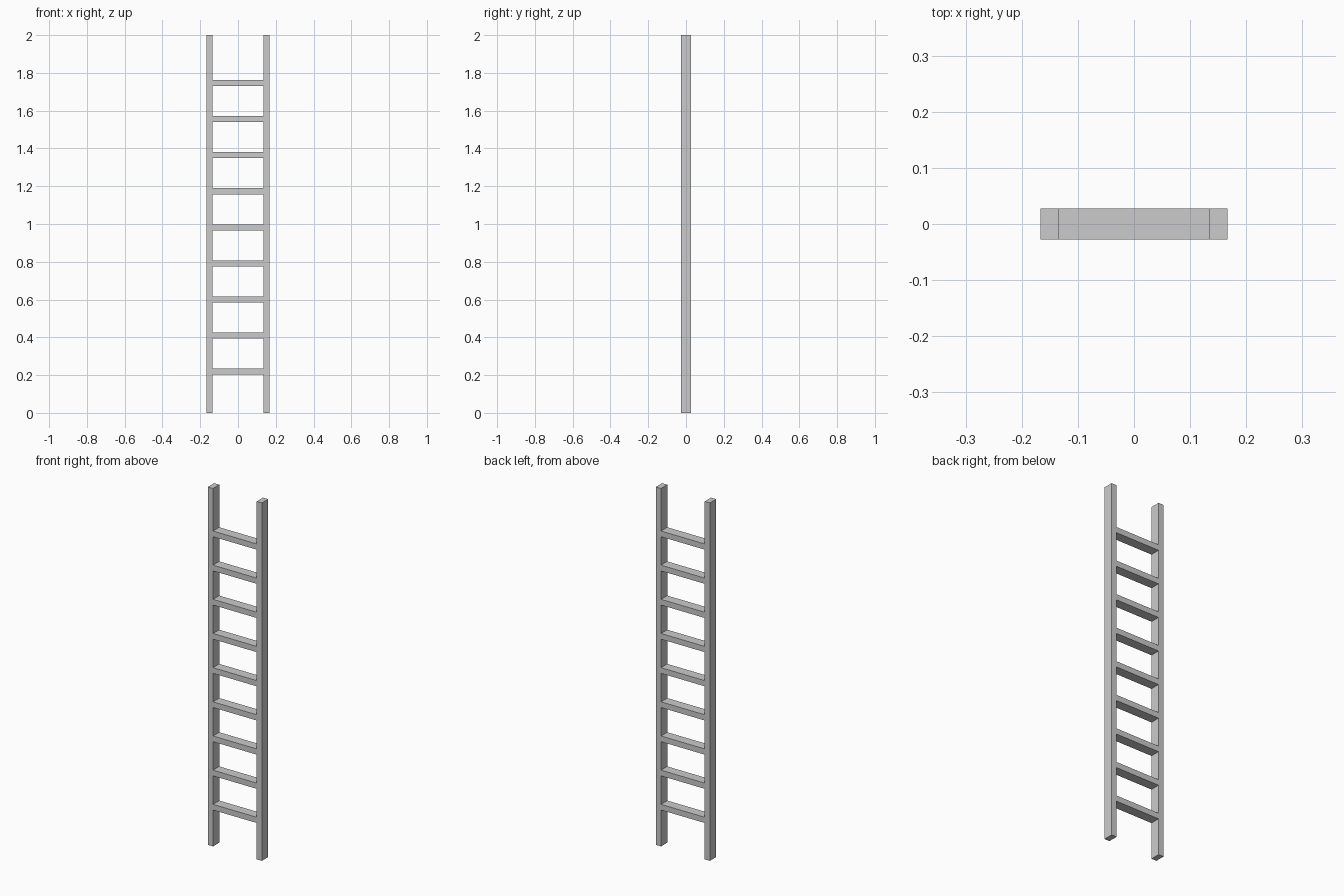
import bpy

if "Cube" in bpy.data.objects:
    bpy.data.objects.remove(bpy.data.objects["Cube"])

OUTER, INNER = 0.167, 0.135   # rail outer and inner x
DEPTH = 0.055                 # shared y depth of rails and rungs
HEIGHT = 2.0


def box(name, size, location):
    bpy.ops.mesh.primitive_cube_add(size=1, location=location)
    obj = bpy.context.object
    obj.name = name
    obj.scale = size
    bpy.ops.object.transform_apply(location=False, rotation=False, scale=True)
    return obj


# Side rails
for side, label in ((-1, "left"), (1, "right")):
    box(f"{label}_rail", (OUTER - INNER, DEPTH, HEIGHT),
        (side * (OUTER + INNER) / 2, 0, HEIGHT / 2))

# Nine evenly spaced rungs, flush with the rails front and back
for i in range(9):
    box(f"rung_{i + 1}", (2 * INNER, DEPTH, 0.032), (0, 0, 0.219 + i * 0.1909))
